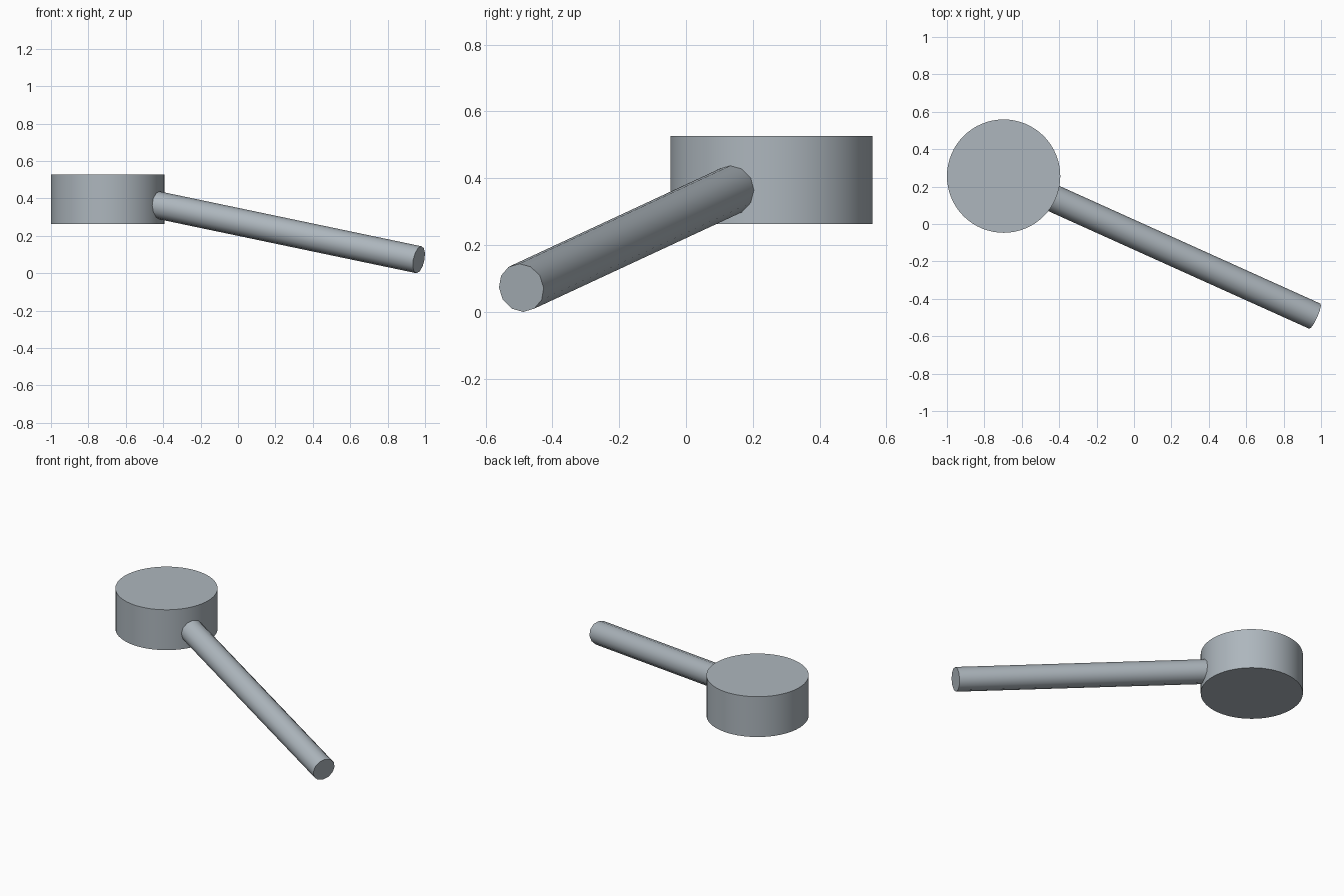
import bpy
from math import radians
from mathutils import Vector

cube = bpy.data.objects.get("Cube")
if cube:
    bpy.data.objects.remove(cube, do_unlink=True)

# Single steel grey
steel = bpy.data.materials.new("steel_grey")
steel.use_nodes = True
colour = (0.42, 0.47, 0.51, 1)
steel.diffuse_color = colour
steel.node_tree.nodes["Principled BSDF"].inputs["Base Color"].default_value = colour


def rod(name, start, end, radius, sides):
    """Smooth-sided cylinder running from start to end."""
    start, end = Vector(start), Vector(end)
    axis = end - start
    bpy.ops.mesh.primitive_cylinder_add(
        vertices=sides, radius=radius, depth=axis.length,
        location=(start + end) / 2,
        rotation=axis.to_track_quat('Z', 'Y').to_euler())
    obj = bpy.context.object
    obj.name = name
    obj.data.materials.append(steel)
    bpy.ops.object.shade_smooth_by_angle(angle=radians(40))
    return obj


# Round drum-shaped head
rod("drum_head", (-0.697, 0.256, 0.263), (-0.697, 0.256, 0.527), 0.303, 64)

# Sloping handle, its inner end sunk into the head
rod("handle", (-0.47, 0.155, 0.373), (0.967, -0.493, 0.072), 0.0735, 12)
